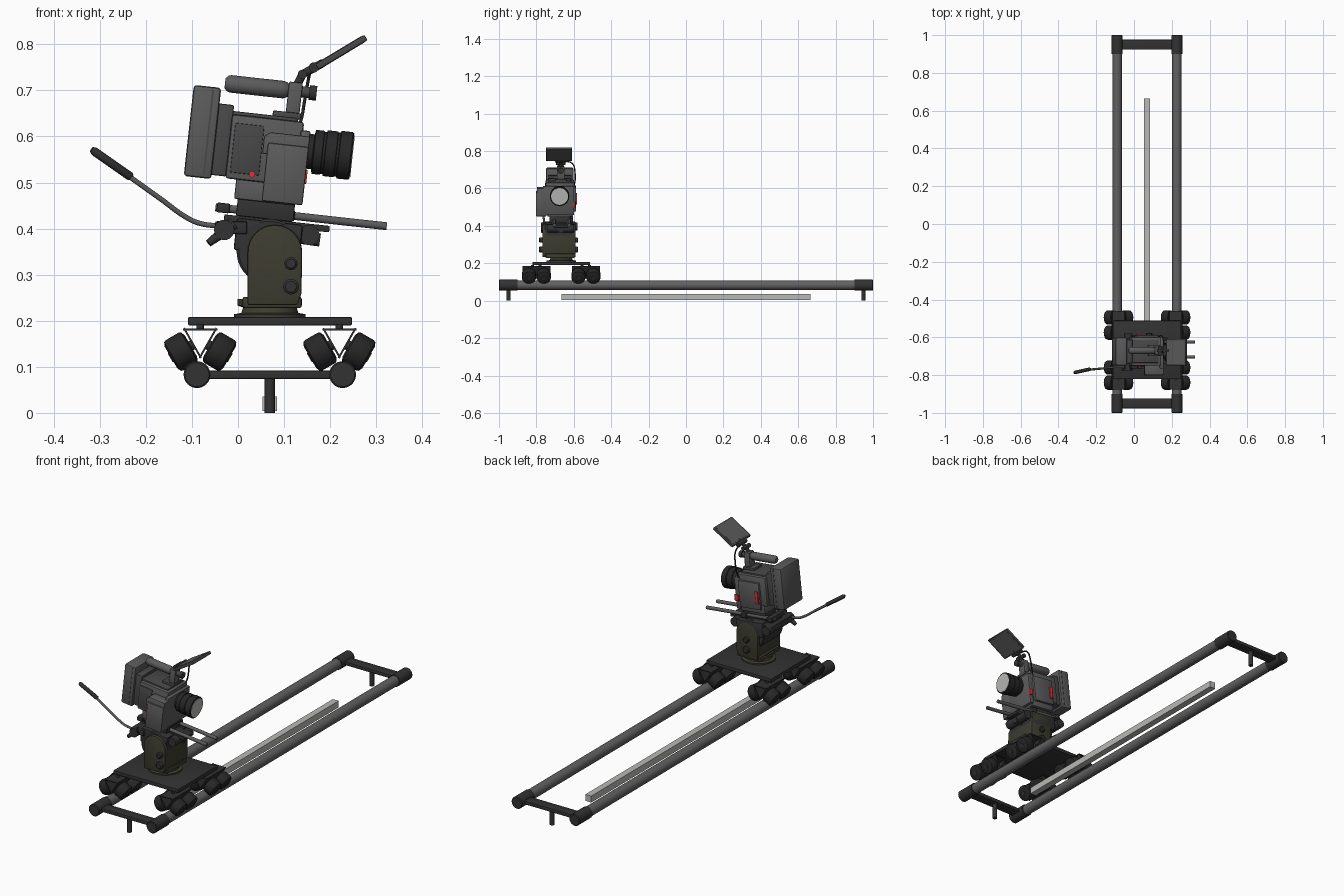
import bpy, bmesh, math
from mathutils import Vector, Matrix

if "Cube" in bpy.data.objects:
    bpy.data.objects.remove(bpy.data.objects["Cube"])

def mat(name, r, g, b):
    m = bpy.data.materials.new(name)
    m.diffuse_color = (r, g, b, 1)
    m.use_nodes = True
    m.node_tree.nodes["Principled BSDF"].inputs["Base Color"].default_value = m.diffuse_color
    return m

BLACK = mat("matte black", .032, .032, .032)
RUBBER = mat("dark rubber", .02, .02, .02)
GREY = mat("body grey", .105, .105, .105)
RAIL = mat("rail grey", .12, .12, .12)
DARKGREY = mat("dark grey", .065, .065, .065)
OLIVE = mat("olive head", .048, .046, .03)
LIGHT = mat("light grey", .48, .48, .47)
RED = mat("red", .75, .03, .04)

CX, CY = .069, -.667
# the camera pitches nose-down around the top of the head
TILT = Matrix.Translation((.07, 0, .42)) @ Matrix.Rotation(math.radians(6.3), 4, 'Y')

def finish(name, m, bm, cam=False, bev=0):
    bmesh.ops.recalc_face_normals(bm, faces=bm.faces)
    if bev:
        es = [e for e in bm.edges if e.is_manifold and e.calc_face_angle(0) > .6]
        bmesh.ops.bevel(bm, geom=es, offset=bev, segments=2, profile=.5, affect='EDGES')
    if cam:
        bm.transform(TILT)
    me = bpy.data.meshes.new(name)
    bm.to_mesh(me)
    bm.free()
    me.materials.append(m)
    o = bpy.data.objects.new(name, me)
    bpy.context.collection.objects.link(o)
    return o

def box(name, m, x0, x1, y0, y1, z0, z1, bev=.003, cam=False):
    bm = bmesh.new()
    bmesh.ops.create_cube(bm, size=1)
    for v in bm.verts:
        v.co = ((x0+x1)/2 + v.co.x*(x1-x0), (y0+y1)/2 + v.co.y*(y1-y0), (z0+z1)/2 + v.co.z*(z1-z0))
    return finish(name, m, bm, cam, bev)

def prism(name, m, pts, y0, y1, bev=0, cam=False):
    bm = bmesh.new()
    f = bm.faces.new([bm.verts.new((x, y0, z)) for x, z in pts])
    r = bmesh.ops.extrude_face_region(bm, geom=[f])
    for v in r['geom']:
        if isinstance(v, bmesh.types.BMVert):
            v.co.y = y1
    return finish(name, m, bm, cam, bev)

def lathe(name, m, p, d, prof, cam=False, n=32):
    """Revolve (offset, radius) pairs round direction d through p."""
    bm = bmesh.new()
    rings = [[bm.verts.new((r*math.cos(2*math.pi*i/n), r*math.sin(2*math.pi*i/n), h))
              for i in range(n)] for h, r in prof]
    for a, b in zip(rings, rings[1:]):
        for i in range(n):
            bm.faces.new((a[i], a[(i+1) % n], b[(i+1) % n], b[i]))
    bm.faces.new(rings[0])
    bm.faces.new(rings[-1])
    bm.transform(Matrix.Translation(p) @ Vector(d).to_track_quat('Z', 'Y').to_matrix().to_4x4())
    return finish(name, m, bm, cam)

def rod(name, m, p, q, r, r2=None, cam=False, n=24):
    d = Vector(q) - Vector(p)
    return lathe(name, m, p, d, [(0, r), (d.length, r if r2 is None else r2)], cam, n)

def tube(name, m, pts, r):
    cu = bpy.data.curves.new(name, 'CURVE')
    cu.dimensions = '3D'
    cu.bevel_depth, cu.bevel_resolution, cu.use_fill_caps = r, 3, True
    s = cu.splines.new('BEZIER')
    s.bezier_points.add(len(pts)-1)
    for b, c in zip(s.bezier_points, pts):
        b.co = c
        b.handle_left_type = b.handle_right_type = 'AUTO'
    cu.materials.append(m)
    o = bpy.data.objects.new(name, cu)
    bpy.context.collection.objects.link(o)

# --- track: rails, end caps, crossbars, feet, centre bar
for s in (-1, 1):
    x = CX + s*.158
    rod("rail", RAIL, (x, -.95, .083), (x, .95, .083), .025, n=40)
    for e in (-1, 1):
        lathe("rail_end_cap", BLACK, (x, e*.9, .083), (0, e, 0),
              [(0, .029), (.097, .029), (.1, .026)], n=40)
for e in (-1, 1):
    box("crossbar", BLACK, CX-.15, CX+.15, e*.95-.026, e*.95+.026, .074, .092)
    rod("track_foot", BLACK, (CX, e*.948, 0), (CX, e*.948, .08), .011)
box("centre_bar", LIGHT, CX-.016, CX+.016, -.665, .665, .004, .036, 0)

# --- dolly: platform, triangular brackets, angled wheels
box("dolly_platform", BLACK, -.108, .247, -.82, -.512, .19, .208, .002)
WHEEL = [(-.025, .027), (-.021, .036), (-.016, .038), (.016, .038), (.021, .036), (.025, .027)]
for s in (-1, 1):
    bx = CX + s*.151
    for yc in (-.80, -.535):
        tri = [(-.037, .183), (.037, .183), (0, .118)]
        for (ax, az), (bx2, bz) in zip(tri, tri[1:] + tri[:1]):
            n = Vector((bz-az, ax-bx2)).normalized()*.004
            if n.x*(0-ax) + n.y*(.16-az) < 0:
                n = -n
            prism("bracket_plate", BLACK, [(bx+ax, az), (bx+bx2, bz), (bx+bx2+n.x, bz+n.y),
                                           (bx+ax+n.x, az+n.y)], yc-.075, yc+.075)
        for sy in (-.04, .04):
            rod("bracket_bolt", BLACK, (bx, yc+sy*.5, .18), (bx, yc+sy*.5, .192), .008, n=12)
            for t in (-1, 1):
                d = Vector((-t*.86, 0, .5))
                c = Vector((bx+t*.042, yc+sy, .133))
                lathe("wheel", RUBBER, c, d, WHEEL)
                rod("wheel_axle", BLACK, c-d*.027, c+d*.031, .011, n=16)

# --- fluid head
lathe("head_base", OLIVE, (CX, CY, .207), (0, 0, 1),
      [(0, .078), (.007, .078), (.01, .062), (.022, .058), (.026, .07), (.04, .07)], n=48)
box("head_foot", OLIVE, .01, .138, -.75, -.595, .228, .252, .004)
arc = [(.08 + .059*math.cos(a), .349 + .059*math.sin(a))
       for a in [math.pi*i/16 for i in range(17)]]
prism("head_body", OLIVE, arc + [(.021, .234), (.129, .234), (.138, .26)], -.768, -.59, .004)
lathe("tilt_drum", BLACK, (.068, -.755, .35), (0, 1, 0),
      [(0, .066), (.004, .071), (.146, .071), (.15, .066)], n=40)
for z, r in ((.324, .014), (.274, .017)):
    lathe("drag_knob", BLACK, (.115, -.765, z), (0, -1, 0), [(0, r), (.016, r), (.02, r*.7)], n=20)
    lathe("drag_knob_back", BLACK, (.08, -.595, z), (0, 1, 0), [(0, r), (.014, r), (.018, r*.7)], n=20)
box("tilt_block", BLACK, -.072, .072, -.755, -.59, -.075, -.004, .006, True)
box("sliding_plate", BLACK, -.1, .13, -.705, -.63, -.014, 0, .002, True)
rod("counterbalance_knob", BLACK, (.155, -.74, .386), (.155, -.6, .386), .022)
rod("counterbalance_stem", BLACK, (.1, -.67, .386), (.178, -.67, .375), .014)

# pan handle with its clamp
rod("handle_clamp", BLACK, (-.03, -.775, .397), (-.03, -.58, .397), .022)
rod("clamp_lever", BLACK, (-.064, -.768, .368), (-.01, -.757, .41), .008, .015)
box("clamp_arm", BLACK, -.05, .02, -.765, -.60, .388, .416, .004)
tube("pan_handle", GREY, [(-.04, -.757, .405), (-.085, -.757, .412), (-.108, -.758, .422),
                          (-.17, -.765, .466), (-.25, -.772, .523)], .0058)
lathe("handle_grip", BLACK, (-.231, -.768, .511), (-.087, -.019, .061),
      [(0, .007), (.004, .0095), (.1, .0095), (.108, .006)], n=20)

# --- camera support (built level, then tilted)
for y in (-.704, -.624):
    rod("support_rod", GREY, (-.121, y, .013), (.253, y, .013), .0085, cam=True)
box("rod_clamp_front", BLACK, .025, .052, -.725, -.603, .001, .025, .003, True)
box("rod_clamp_rear", BLACK, -.118, -.09, -.725, -.603, .003, .024, .003, True)
box("riser_plate", BLACK, -.075, .05, -.73, -.62, 0, .04, .003, True)

# --- camera body
box("camera_body", GREY, -.107, .05, -.75, -.598, .078, .218, .006, True)
box("camera_underside", GREY, -.083, .05, -.742, -.606, .036, .082, .004, True)
box("side_module", GREY, -.023, .066, -.803, -.745, .038, .165, .004, True)
prism("side_module_top", GREY, [(-.033, .14), (.066, .14), (.066, .188), (-.02, .188), (-.033, .178)],
      -.797, -.74, .003, True)
box("front_plate", GREY, .045, .066, -.765, -.598, .045, .2, .004, True)
box("top_plate", DARKGREY, -.107, .036, -.735, -.613, .214, .225, .003, True)
box("side_panel", DARKGREY, -.098, -.035, -.753, -.745, .092, .2, .002, True)
box("far_side_panel", GREY, -.075, .04, -.602, -.588, .06, .19, .004, True)
box("red_strip", RED, -.068, -.052, -.59, -.582, .09, .15, .002, True)
rod("record_button", RED, (-.05, -.75, .093), (-.05, -.758, .093), .007, cam=True, n=16)
box("front_red_tab", RED, .05, .069, -.602, -.592, .085, .115, .001, True)

# battery pack and adapter
box("battery_adapter", DARKGREY, -.14, -.105, -.738, -.612, .082, .238, .004, True)
box("battery", GREY, -.197, -.137, -.748, -.602, .073, .272, .007, True)
box("battery_seam", DARKGREY, -.156, -.152, -.749, -.601, .08, .266, 0, True)

# lens with ribbed barrel and pale front glass
LENS = [(0, .038), (.018, .038), (.02, .048), (.038, .048), (.039, .046), (.044, .046), (.045, .050),
        (.068, .050), (.069, .048), (.074, .048), (.075, .052), (.1, .052), (.103, .049), (.103, .046)]
lathe("lens_barrel", RUBBER, (.058, -.676, .156), (1, 0, 0), LENS, True, 48)
rod("lens_glass", LIGHT, (.159, -.676, .156), (.1625, -.676, .156), .045, cam=True, n=48)

# top handle
lathe("top_handle", GREY, (-.13, -.67, .283), (1, 0, 0),
      [(0, .011), (.006, .017), (.012, .019), (.128, .019), (.134, .017), (.14, .013)], True)
rod("handle_neck", DARKGREY, (0, -.67, .283), (.07, -.67, .283), .012, cam=True)
rod("neck_collar", BLACK, (.054, -.67, .283), (.07, -.67, .283), .016, cam=True)
box("handle_post", GREY, .008, .038, -.69, -.65, .22, .302, .003, True)
box("post_foot", DARKGREY, -.02, .042, -.7, -.64, .222, .236, .003, True)

# monitor on its jointed arm, with cable
rod("monitor_arm", BLACK, (.125, -.67, .705), (.14, -.67, .735), .009)
rod("arm_joint", BLACK, (.14, -.695, .735), (.14, -.645, .735), .01)
rod("monitor_link", BLACK, (.14, -.67, .735), (.185, -.67, .76), .009)
rod("monitor_hinge", BLACK, (.165, -.7, .75), (.165, -.64, .75), .011)
a = math.radians(31)
ux, uz = math.cos(a), math.sin(a)
def slab(name, m, l, lo, hi, w, bev):
    c = (.2245, .783)
    pts = [(c[0]+s*ux-t*uz, c[1]+s*uz+t*ux) for s, t in ((-l, lo), (l, lo), (l, hi), (-l, hi))]
    prism(name, m, pts, CY-.012-w, CY-.012+w, bev)
slab("monitor", DARKGREY, .062, -.007, .007, .07, .003)
slab("monitor_screen", GREY, .054, .006, .0078, .062, 0)
slab("monitor_back", GREY, .054, -.0078, -.006, .062, 0)
tube("monitor_cable", RUBBER, [(.16, -.66, .745), (.155, -.61, .735), (.145, -.593, .68),
                               (.135, -.595, .63), (.12, -.605, .6)], .0035)

# smooth round surfaces, keep edges crisp
for o in bpy.context.scene.objects:
    o.select_set(o.type == 'MESH')
    if o.type == 'MESH':
        bpy.context.view_layer.objects.active = o
bpy.ops.object.shade_smooth_by_angle(angle=math.radians(35))
